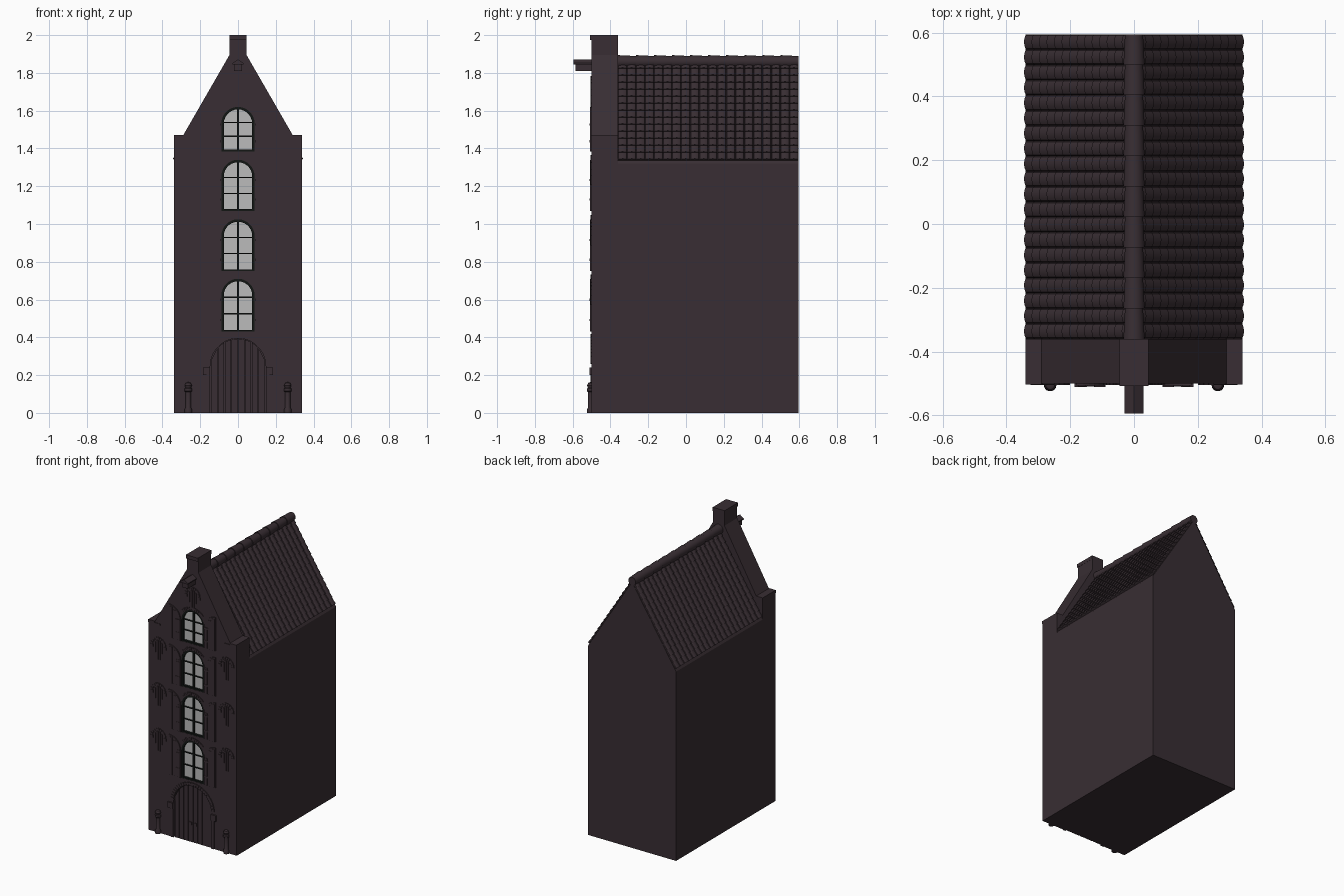
import bpy, bmesh
from math import sin, cos, pi, radians, hypot
from mathutils import Vector, Matrix

if "Cube" in bpy.data.objects:
    bpy.data.objects.remove(bpy.data.objects["Cube"])


def material(name, c):
    m = bpy.data.materials.new(name)
    m.diffuse_color = (*c, 1)
    m.use_nodes = True
    m.node_tree.nodes["Principled BSDF"].inputs["Base Color"].default_value = m.diffuse_color
    return m


BRICK = material("dark_brick", (0.04, 0.027, 0.033))
BLACK = material("black_paint", (0.006, 0.008, 0.007))
GLASS = material("pale_glass", (0.5, 0.5, 0.5))


def finish(name, bm, mat, smooth=False):
    bmesh.ops.recalc_face_normals(bm, faces=bm.faces)
    me = bpy.data.meshes.new(name)
    bm.to_mesh(me)
    bm.free()
    ob = bpy.data.objects.new(name, me)
    bpy.context.collection.objects.link(ob)
    me.materials.append(mat)
    if smooth:
        bpy.ops.object.select_all(action='DESELECT')
        ob.select_set(True)
        bpy.context.view_layer.objects.active = ob
        bpy.ops.object.shade_smooth_by_angle(angle=radians(35))
    return ob


def prisms(name, polys, y0, y1, mat=BRICK):
    """Extrude outlines drawn in the front (x, z) plane from y0 to y1."""
    bm = bmesh.new()
    for poly in polys:
        f = bm.faces.new([bm.verts.new((x, y0, z)) for x, z in poly])
        r = bmesh.ops.extrude_face_region(bm, geom=[f])
        vs = [v for v in r["geom"] if isinstance(v, bmesh.types.BMVert)]
        bmesh.ops.translate(bm, verts=vs, vec=(0, y1 - y0, 0))
    return finish(name, bm, mat)


def rect(x0, x1, z0, z1):
    return [(x0, z0), (x1, z0), (x1, z1), (x0, z1)]


def both(polys):
    return polys + [[(-x, z) for x, z in p] for p in polys]


def arch(hw, z0, top, n=14):
    zc = top - hw
    arc = [(hw * cos(pi * i / n), zc + hw * sin(pi * i / n)) for i in range(n + 1)]
    return [(hw, z0)] + arc + [(-hw, z0)]


def arch_ring(hw, z0, top, w):
    return arch(hw, z0, top) + arch(hw - w, z0, top - w)[::-1]


def bricks(cx, cz, r0, r1, a0, a1, n, gap=0.12):
    """Fan of wedge bricks around an arch."""
    out = []
    step = (a1 - a0) / n
    for i in range(n):
        a = radians(a0 + step * (i + gap / 2))
        b = radians(a0 + step * (i + 1 - gap / 2))
        out.append([(cx + r * cos(t), cz + r * sin(t))
                    for r, t in ((r0, a), (r1, a), (r1, b), (r0, b))])
    return out


WINDOWS = [(0.43, 0.71), (0.75, 1.025), (1.07, 1.34), (1.385, 1.62)]
HW = 0.088
EAVE, APEX, W = 1.32, 1.855, 0.34
BACK, SPLIT, FRONT = 0.595, -0.36, -0.5

# House body and front gable wall
prisms("house_body", [[(-W, 0), (W, 0), (W, EAVE), (0, APEX), (-W, EAVE)]], SPLIT, BACK)
half = [(W, 0), (W, 1.47), (0.29, 1.47), (0.045, 1.895), (0.045, 2.0)]
wall = prisms("gable_wall", [half + [(-x, z) for x, z in half[::-1]]], FRONT, SPLIT)


def recess(outlines, depth):
    cut = prisms("recess_cutter", outlines, FRONT - 0.05, FRONT + depth)
    cut.hide_render = True
    mod = wall.modifiers.new("recess", 'BOOLEAN')
    mod.operation, mod.object, mod.solver = 'DIFFERENCE', cut, 'EXACT'
    bpy.context.view_layer.objects.active = wall
    bpy.ops.object.modifier_apply(modifier=mod.name)
    bpy.data.objects.remove(cut)


recess([arch(HW, a, b) for a, b in WINDOWS], 0.022)
recess([arch(0.147, -0.01, 0.395)], 0.014)

# Gable top cap and shoulder copings
prisms("gable_cap", [rect(-0.046, 0.046, 1.975, 2.0)], -0.508, SPLIT)
prisms("shoulder_coping", both([rect(0.29, W, 1.45, 1.47), rect(0.25, 0.29, 1.45, 1.46)]),
       -0.504, SPLIT)

# Hoisting beam with small pitched cover
prisms("hoist_beam", [rect(-0.022, 0.022, 1.81, 1.845)], -0.585, FRONT + 0.01)
prisms("hoist_beam_cover", [[(-0.03, 1.845), (0.03, 1.845), (0.03, 1.852), (0, 1.872),
                             (-0.03, 1.852)]], -0.595, FRONT + 0.01)

# Windows, shutters and brick arches
for k, (z0, z1) in enumerate(WINDOWS, 1):
    h = z1 - z0
    prisms(f"window_glass_{k}", [arch(HW - 0.004, z0 + 0.004, z1 - 0.004)], -0.484, -0.479, GLASS)
    prisms(f"window_frame_{k}", [arch_ring(HW, z0, z1, 0.013), rect(-HW, HW, z0, z0 + 0.01)],
           -0.499, -0.479, BLACK)
    bars = [rect(-0.006, 0.006, z0, z1 - 0.005)]
    bars += [rect(-0.08, 0.08, z0 + h * t - 0.003, z0 + h * t + 0.003) for t in (0.34, 0.65)]
    prisms(f"window_bars_{k}", bars, -0.492, -0.48, BLACK)

    zc = z1 - HW
    curve = [(2 * HW + 0.004 - HW * cos(a), zc + HW * sin(a))
             for a in (pi / 2 * i / 7 for i in range(8))]
    leaf = [(HW + 0.004, z0)] + curve + [(2 * HW + 0.004, z0)]
    prisms(f"shutters_{k}", both([leaf]), -0.507, FRONT + 0.002)
    planks = [rect(x, x + 0.024, z0 + 0.004, zc + top)
              for x, top in ((0.095, 0.0), (0.123, 0.058), (0.152, 0.076))]
    prisms(f"shutter_planks_{k}", both(planks), -0.509, -0.505)
    hinges = [rect(HW + 0.002, 0.125, z0 + h * t, z0 + h * t + 0.012) for t in (0.2, 0.58)]
    prisms(f"shutter_hinges_{k}", both(hinges), -0.511, -0.505)
    prisms(f"window_arch_bricks_{k}", bricks(0, zc, HW + 0.002, HW + 0.022, 38, 142, 13),
           -0.505, FRONT + 0.002)


# Small ornamental niches with hood arches
def niche(name, cx, top):
    zc = top - 0.058
    polys = bricks(cx, zc, 0.043, 0.058, 0, 180, 9)
    polys += [rect(cx + s - 0.011, cx + s + 0.011, zc - 0.018, zc) for s in (-0.051, 0.051)]
    polys += [rect(cx + s - 0.006, cx + s + 0.006, zc - d, zc + u)
              for s, d, u in ((-0.025, 0.05, 0.02), (-0.008, 0.1, 0.034),
                              (0.008, 0.1, 0.034), (0.025, 0.05, 0.02))]
    prisms(name, polys, -0.505, FRONT + 0.002)


for k, top in enumerate((0.73, 1.045, 1.365), 1):
    niche(f"niche_left_{k}", -0.263, top)
    niche(f"niche_right_{k}", 0.263, top)
niche("niche_gable", 0, 1.785)

# Arched double door with stone surround
planks = []
for i in range(4):
    a, b = 0.0355 * i + 0.002, 0.0355 * (i + 1) - 0.001
    zt = [0.248 + max(0, 0.145 ** 2 - x * x) ** 0.5 for x in (a, b)]
    planks.append([(a, 0), (b, 0), (b, zt[1]), (a, zt[0])])
prisms("door_planks", both(planks), -0.495, -0.484)
prisms("door_handles", both([rect(0.01, 0.03, 0.12, 0.14)]), -0.5, -0.49)
prisms("door_jambs", both([rect(0.147, 0.168, 0, 0.2)]), -0.505, FRONT + 0.002)
prisms("door_capitals", both([rect(0.147, 0.186, 0.2, 0.24)]), -0.511, FRONT + 0.002)
prisms("door_arch_bricks", bricks(0, 0.248, 0.147, 0.17, 4, 176, 25), -0.505, FRONT + 0.002)

# Bollards beside the door
profile = [(0, 0), (0.019, 0), (0.019, 0.02), (0.014, 0.03), (0.014, 0.11), (0.02, 0.115),
           (0.02, 0.128), (0.015, 0.133), (0.019, 0.145), (0.014, 0.158), (0, 0.164)]
for side, sx in (("left", -1), ("right", 1)):
    bm = bmesh.new()
    vs = [bm.verts.new((r, 0, z)) for r, z in profile]
    es = [bm.edges.new(p) for p in zip(vs, vs[1:])]
    bmesh.ops.spin(bm, geom=vs + es, cent=(0, 0, 0), axis=(0, 0, 1), angle=2 * pi, steps=14)
    bmesh.ops.remove_doubles(bm, verts=bm.verts, dist=1e-5)
    bmesh.ops.translate(bm, verts=bm.verts, vec=(0.263 * sx, -0.505, 0))
    finish(f"bollard_{side}", bm, BRICK, True)

# Overlapping barrel roof tiles on both slopes
COLS, ROWS, SEG = 20, 14, 6
L = hypot(W, APEX - EAVE)
pitch, step = (BACK - SPLIT) / COLS, 0.97 * L / ROWS
for side, sx in (("left", -1), ("right", 1)):
    down = Vector((sx * W, 0, EAVE - APEX)) / L
    up = Vector((sx * (APEX - EAVE), 0, W)) / L
    bm = bmesh.new()
    for c in range(COLS):
        yc = SPLIT + pitch * (c + 0.5)
        for r in range(ROWS):
            def arc(u, lift):
                return [bm.verts.new(Vector((0, yc - pitch / 2 * cos(pi * i / SEG), APEX))
                                     + down * u + up * (lift + 0.011 * sin(pi * i / SEG)))
                        for i in range(SEG + 1)]
            hi, lo = arc(step * r, 0.001), arc(step * (r + 1), 0.007)
            ends = [bm.verts.new(v.co - up * 0.009) for v in (lo[0], lo[-1])]
            for i in range(SEG):
                bm.faces.new((hi[i], hi[i + 1], lo[i + 1], lo[i]))
            bm.faces.new(lo + ends[::-1])
    finish(f"roof_tiles_{side}", bm, BRICK, True)

# Ridge caps
bm = bmesh.new()
n = 10
length = (BACK - SPLIT) / n
for i in range(n):
    m = Matrix.Translation((0, SPLIT + length * (i + 0.5), 1.86)) @ Matrix.Rotation(pi / 2, 4, 'X')
    bmesh.ops.create_cone(bm, cap_ends=True, segments=14, radius1=0.029, radius2=0.034,
                          depth=length, matrix=m)
finish("ridge_caps", bm, BRICK, True)
